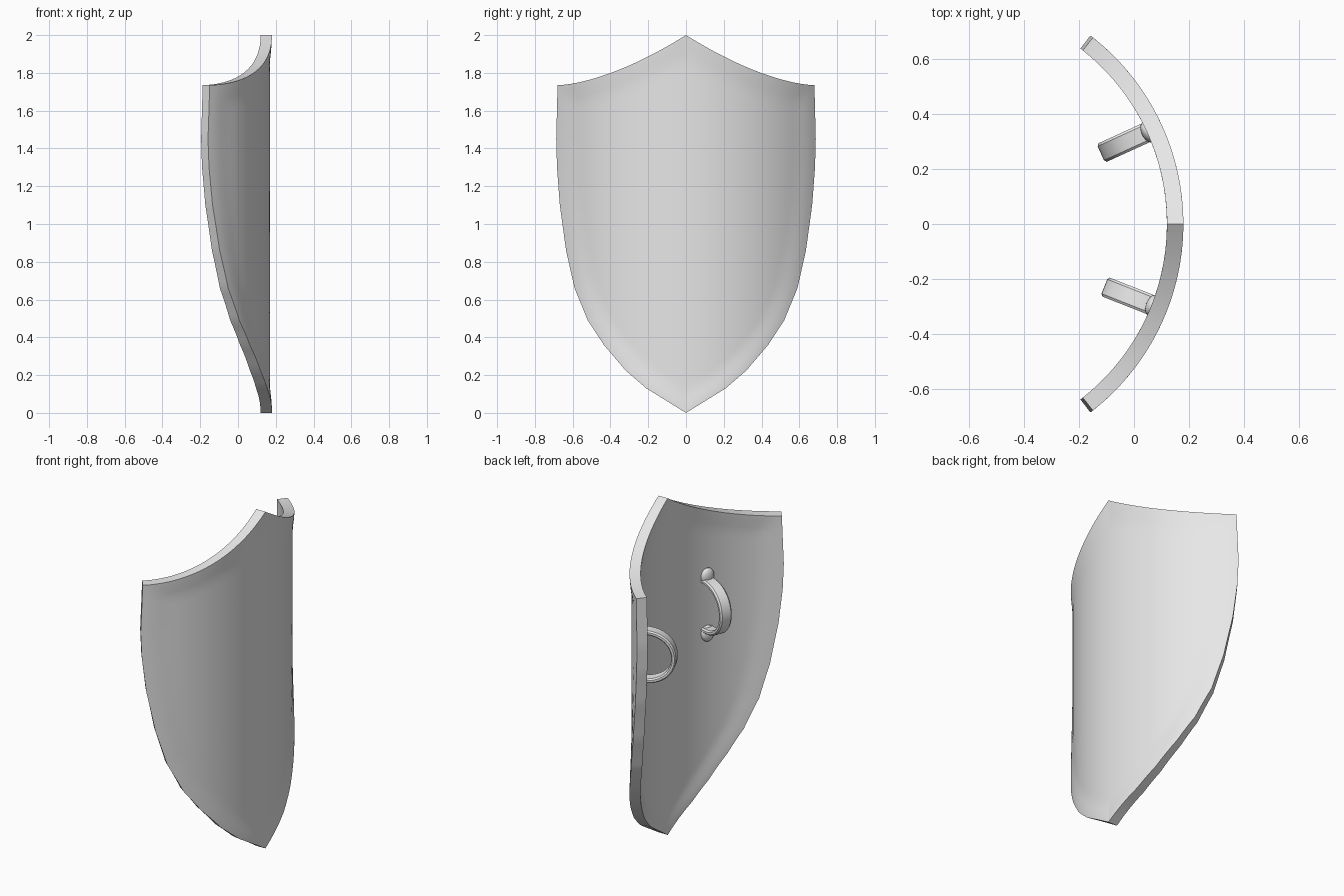
import bpy, bmesh, math
from mathutils import Vector

old = bpy.data.objects.get("Cube")
if old:
    bpy.data.objects.remove(old, do_unlink=True)

grey = bpy.data.materials.new("light_grey")
grey.use_nodes = True
grey.diffuse_color = (0.8, 0.8, 0.8, 1)
grey.node_tree.nodes["Principled BSDF"].inputs["Base Color"].default_value = (0.8, 0.8, 0.8, 1)

RADIUS = 0.866            # outer curve of the shield
AXIS_X = 0.18 - RADIUS    # upright axis the shield bends around
THICK = 0.06
RECESS = 0.01             # how far the panel sinks behind the rim
BAND = 0.11               # width of the slope at the rim
CORNER_Z = 1.735
COLS = 60

# Half width at each height, from bottom point to upper corner
SIDE = [(0, 0), (0.21, 0.13), (0.32, 0.225), (0.435, 0.36), (0.52, 0.49), (0.59, 0.66),
        (0.635, 0.86), (0.668, 1.1), (0.683, 1.3), (0.687, 1.45), (0.68, CORNER_Z)]


def make_object(name, bm):
    bmesh.ops.remove_doubles(bm, verts=bm.verts, dist=1e-5)
    bmesh.ops.recalc_face_normals(bm, faces=bm.faces)
    mesh = bpy.data.meshes.new(name)
    bm.to_mesh(mesh)
    bm.free()
    obj = bpy.data.objects.new(name, mesh)
    bpy.context.collection.objects.link(obj)
    mesh.materials.append(grey)
    bpy.ops.object.select_all(action='DESELECT')
    obj.select_set(True)
    bpy.context.view_layer.objects.active = obj
    bpy.ops.object.shade_smooth_by_angle(angle=math.radians(35))
    return obj


def top_rise(u):
    return 0.265 * (1 - abs(u)) ** 1.6


# Outline used to measure how far a point lies from the rim
half_outline = [Vector(p) for p in SIDE]
half_outline += [Vector((0.68 * (1 - i / 12), CORNER_Z + top_rise(1 - i / 12))) for i in range(1, 13)]


def rim_distance(y, z):
    p = Vector((abs(y), z))
    best = 9.0
    for a, b in zip(half_outline, half_outline[1:]):
        ab = b - a
        t = max(0, min(1, (p - a).dot(ab) / ab.length_squared))
        best = min(best, (p - a - ab * t).length)
    return best


def sink(y, z):
    t = min(1, rim_distance(y, z) / BAND)
    return RECESS * t * t * (3 - 2 * t)


def bend(y, z, inward):
    angle = math.asin(y / RADIUS)
    r = RADIUS - inward
    return (AXIS_X + r * math.cos(angle), r * math.sin(angle), z)


# Shield body: curved front and back sheets joined by a rim wall
rows = []
for (w0, z0), (w1, z1) in zip(SIDE, SIDE[1:]):
    steps = max(3, round((z1 - z0) / 0.035))
    rows += [(w0 + (w1 - w0) * i / steps, z0 + (z1 - z0) * i / steps) for i in range(steps)]
rows.append(SIDE[-1])

bm = bmesh.new()
front, back = [], []
for w, z_side in rows:
    f, b = [], []
    for c in range(COLS + 1):
        u = 2 * c / COLS - 1
        y = u * w
        z = z_side + top_rise(u) * (z_side / CORNER_Z) ** 3
        d = sink(y, z)
        f.append(bm.verts.new(bend(y, z, d)))
        b.append(bm.verts.new(bend(y, z, THICK - d)))
    front.append(f)
    back.append(b)
for sheet in (front, back):
    for r0, r1 in zip(sheet, sheet[1:]):
        for c in range(COLS):
            bm.faces.new((r0[c], r0[c + 1], r1[c + 1], r1[c]))
for c in range(COLS):
    bm.faces.new((front[-1][c], front[-1][c + 1], back[-1][c + 1], back[-1][c]))
for r in range(len(rows) - 1):
    for c in (0, COLS):
        bm.faces.new((front[r][c], front[r + 1][c], back[r + 1][c], back[r][c]))
make_object("shield_body", bm)


# Handles: strap loops standing on the back, with a rounded pad at each foot
def handle(side, degrees, height):
    a = math.radians(degrees) * (1 if side == "left" else -1)
    across = Vector((-math.sin(a), math.cos(a), 0))
    inward = Vector((-math.cos(a), -math.sin(a), 0))
    up = Vector((0, 0, 1))
    root = Vector((AXIS_X, 0, height)) - inward * (RADIUS - THICK + RECESS)

    bm = bmesh.new()
    rings = []
    for i in range(25):
        t = math.pi * i / 24
        s, c = math.sin(t), math.cos(t)
        ring = []
        # Strap section with softened edges: across, outward
        for x, o in ((-0.037, -0.006), (-0.028, -0.013), (0.028, -0.013), (0.037, -0.006),
                     (0.037, 0.006), (0.028, 0.013), (-0.028, 0.013), (-0.037, 0.006)):
            p = root + across * x + inward * ((0.182 + o) * s ** 0.8) + up * ((0.145 + o) * c)
            ring.append(bm.verts.new(p))
        rings.append(ring)
    for r0, r1 in zip(rings, rings[1:]):
        for k in range(8):
            n = (k + 1) % 8
            bm.faces.new((r0[k], r0[n], r1[n], r1[k]))
    bm.faces.new(rings[0])
    bm.faces.new(rings[-1])
    make_object(side + "_handle", bm)

    for end, sign in (("upper", 1), ("lower", -1)):
        bm = bmesh.new()
        bmesh.ops.create_uvsphere(bm, u_segments=20, v_segments=10, radius=1)
        centre = root + inward * 0.008 + up * (sign * 0.17)
        for v in bm.verts:
            x, y, z = v.co
            v.co = centre + across * (x * 0.04) + up * (y * 0.048) + inward * (z * 0.022)
        make_object(f"{side}_{end}_handle_pad", bm)


handle("left", 24.5, 1.22)
handle("right", 21.5, 1.27)
